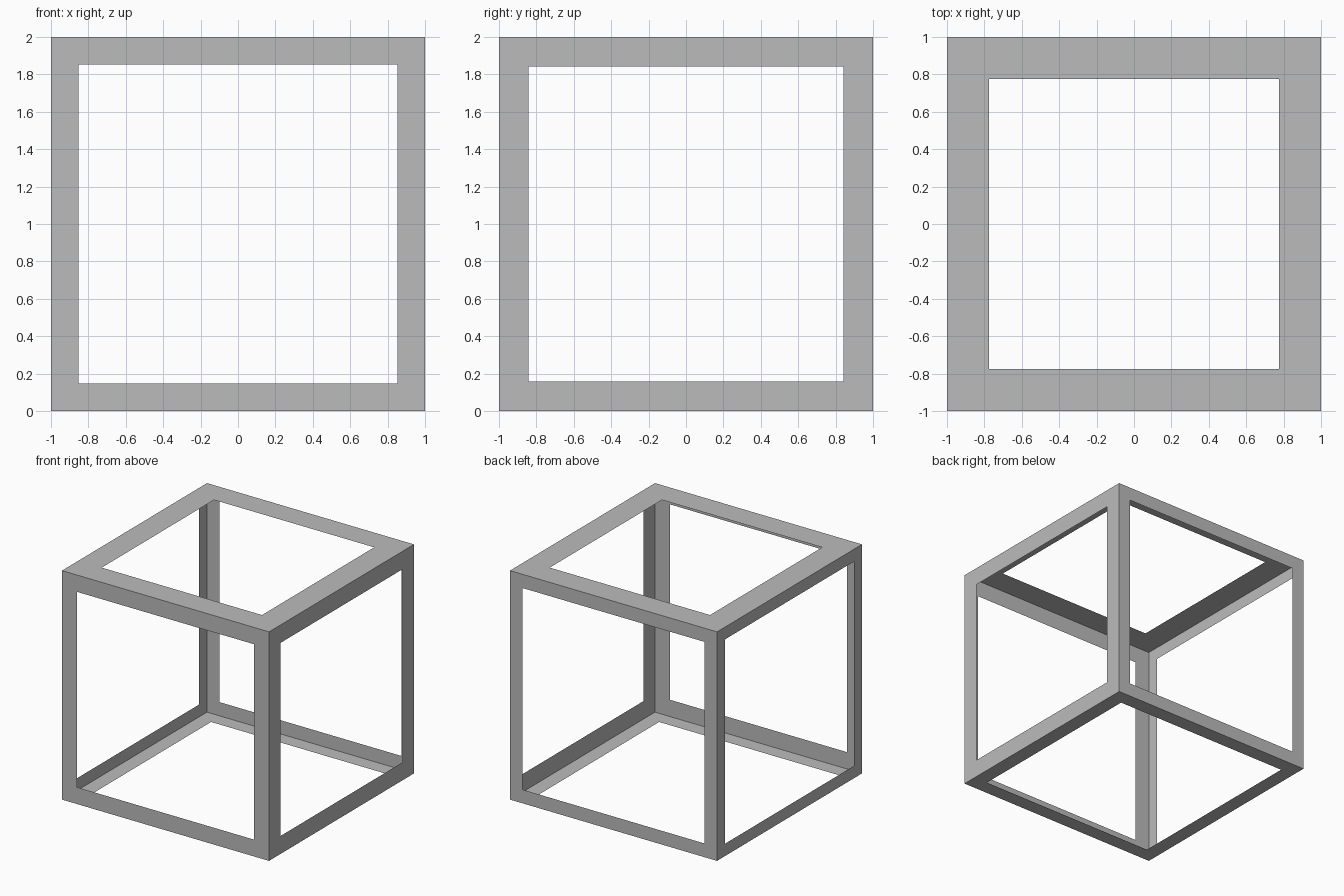
import bpy, bmesh
from mathutils import Matrix, Vector

if "Cube" in bpy.data.objects:
    bpy.data.objects.remove(bpy.data.objects["Cube"])

grey = bpy.data.materials.new("grey")
grey.diffuse_color = (0.5, 0.5, 0.5, 1)
grey.use_nodes = True
grey.node_tree.nodes["Principled BSDF"].inputs["Base Color"].default_value = grey.diffuse_color


def frame_panel(name, normal, border):
    """Thin square sheet on one side of the cube, with a square opening."""
    bm = bmesh.new()
    bmesh.ops.create_grid(bm, x_segments=1, y_segments=1, size=1)
    centre = bm.faces[:]
    bmesh.ops.inset_individual(bm, faces=centre, thickness=border, use_even_offset=True)
    bmesh.ops.delete(bm, geom=centre, context='FACES')
    # push the sheet out, face it along the normal, lift the cube to the ground
    turn = Vector(normal).to_track_quat('Z', 'Y').to_matrix().to_4x4()
    place = Matrix.Translation((0, 0, 1)) @ turn @ Matrix.Translation((0, 0, 1))
    bm.transform(place)
    mesh = bpy.data.meshes.new(name)
    bm.to_mesh(mesh)
    bm.free()
    mesh.materials.append(grey)
    obj = bpy.data.objects.new(name, mesh)
    bpy.context.collection.objects.link(obj)


# Six frames, each with its own border width
frame_panel("front_frame", (0, -1, 0), 0.147)
frame_panel("back_frame", (0, 1, 0), 0.12)
frame_panel("right_frame", (1, 0, 0), 0.157)
frame_panel("left_frame", (-1, 0, 0), 0.108)
frame_panel("top_frame", (0, 0, 1), 0.226)
frame_panel("bottom_frame", (0, 0, -1), 0.132)
